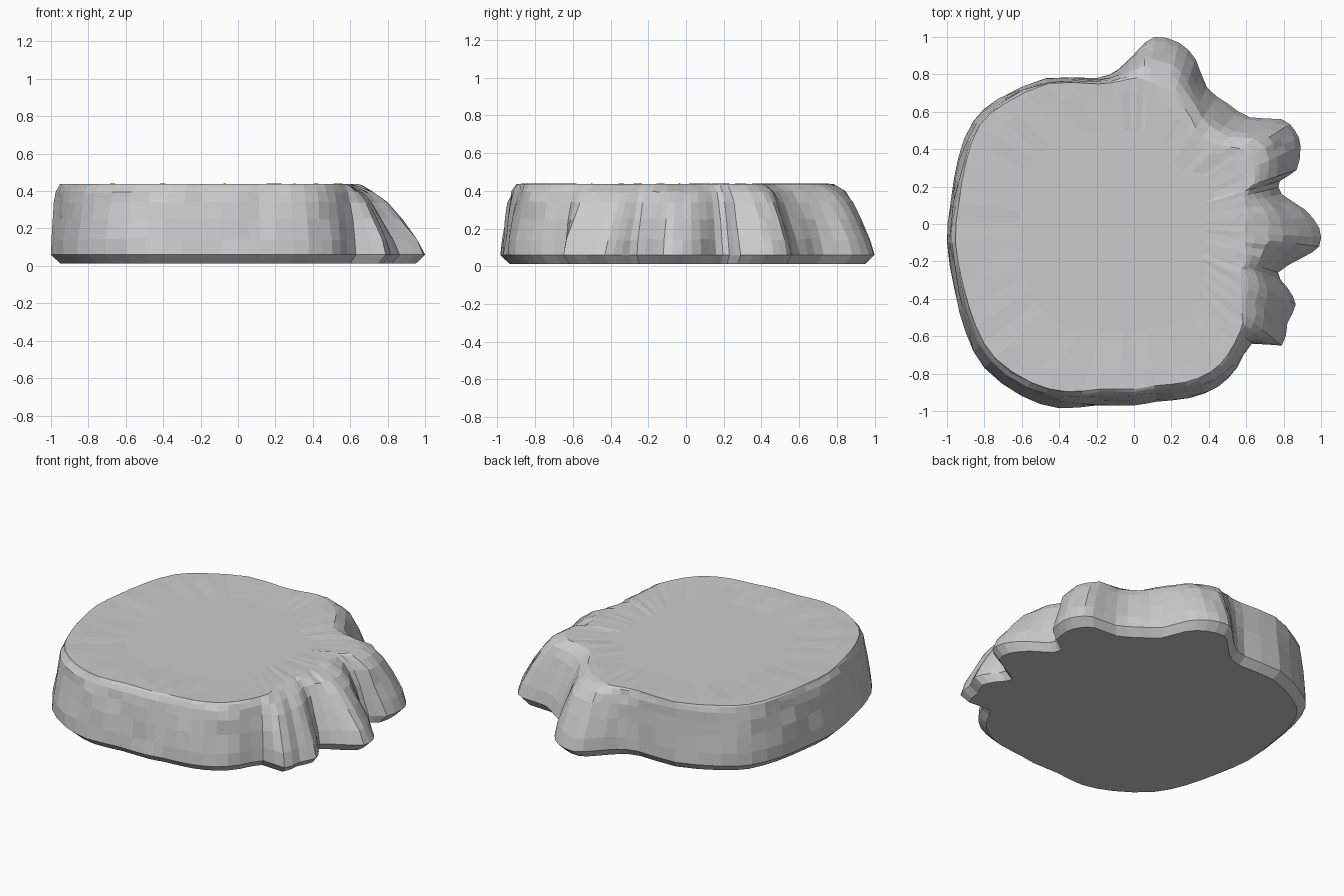
import bpy, bmesh, random
from mathutils import Vector

if "Cube" in bpy.data.objects:
    bpy.data.objects.remove(bpy.data.objects["Cube"])

random.seed(4)

# Ground outline of the stump, clockwise from the east root tip
outline = [(.99, -.02), (.99, -.12), (.9, -.18), (.77, -.26), (.82, -.34), (.865, -.43),
           (.82, -.53), (.79, -.65), (.63, -.64), (.55, -.77), (.45, -.87), (.3, -.93),
           (.12, -.95), (0, -.97), (-.2, -.97), (-.4, -.985), (-.6, -.92), (-.8, -.77),
           (-.9, -.58), (-.96, -.35), (-1, -.1), (-.98, .12), (-.94, .35), (-.86, .55),
           (-.72, .67), (-.47, .78), (-.2, .78), (-.08, .83), (.02, .93), (.11, 1),
           (.24, .97), (.33, .88), (.39, .73), (.5, .645), (.62, .57), (.79, .56),
           (.86, .5), (.89, .42), (.87, .29), (.78, .23), (.79, .16), (.91, .08)]
# How far the cut top is drawn in towards the centre at each outline point
top_scale = [.6, .6, .66, .78, .7, .66, .7, .73, .9, .91, .91, .91,
             .91, .91, .91, .91, .92, .93, .94, .95, .955, .955, .955, .96,
             .96, .965, .96, .92, .84, .76, .74, .74, .78, .72, .74, .72,
             .72, .72, .74, .76, .75, .67]
# Side profile: height, share of the inset reached
profile = [(.06, 0), (.14, .1), (.25, .31), (.34, .5), (.395, .68), (.425, .88), (.437, 1)]


def smooth_double(points):
    """Add one Catmull-Rom midpoint on each segment of a closed loop."""
    n, out = len(points), []
    for i, p in enumerate(points):
        a, c, d = points[i - 1], points[(i + 1) % n], points[(i + 2) % n]
        out += [p, (p + c) * .5625 - (a + d) * .0625]
    return out


loop = smooth_double([Vector((x, y, s)) for (x, y), s in zip(outline, top_scale)])
count = len(loop)
bm = bmesh.new()
rings = []


def add_ring(scale, z, jitter=0, z_jitter=0):
    ring = []
    for p in loop:
        k = scale(p.z) + random.uniform(-jitter, jitter)
        ring.append(bm.verts.new((p.x * k, p.y * k, z + random.uniform(-z_jitter, z_jitter))))
    rings.append(ring)


# Bevelled foot, root flares and bark wall
add_ring(lambda s: .95, .012)
for z, share in profile:
    rough = .008 if 0 < share < 1 else 0
    add_ring(lambda s: 1 - (1 - s) * share, z, rough, rough * .6)

# Nearly flat cut surface
add_ring(lambda s: s * .9, .436, .01, .004)
add_ring(lambda s: s * .65, .431, .01, .002)
for low, high in zip(rings, rings[1:]):
    for i in range(count):
        j = (i + 1) % count
        bm.faces.new((low[i], low[j], high[j], high[i]))
bm.faces.new(rings[0])
bm.faces.new(rings[-1])
bmesh.ops.recalc_face_normals(bm, faces=bm.faces[:])

mesh = bpy.data.meshes.new("tree_stump")
bm.to_mesh(mesh)
bm.free()
stump = bpy.data.objects.new("tree_stump", mesh)
bpy.context.collection.objects.link(stump)
